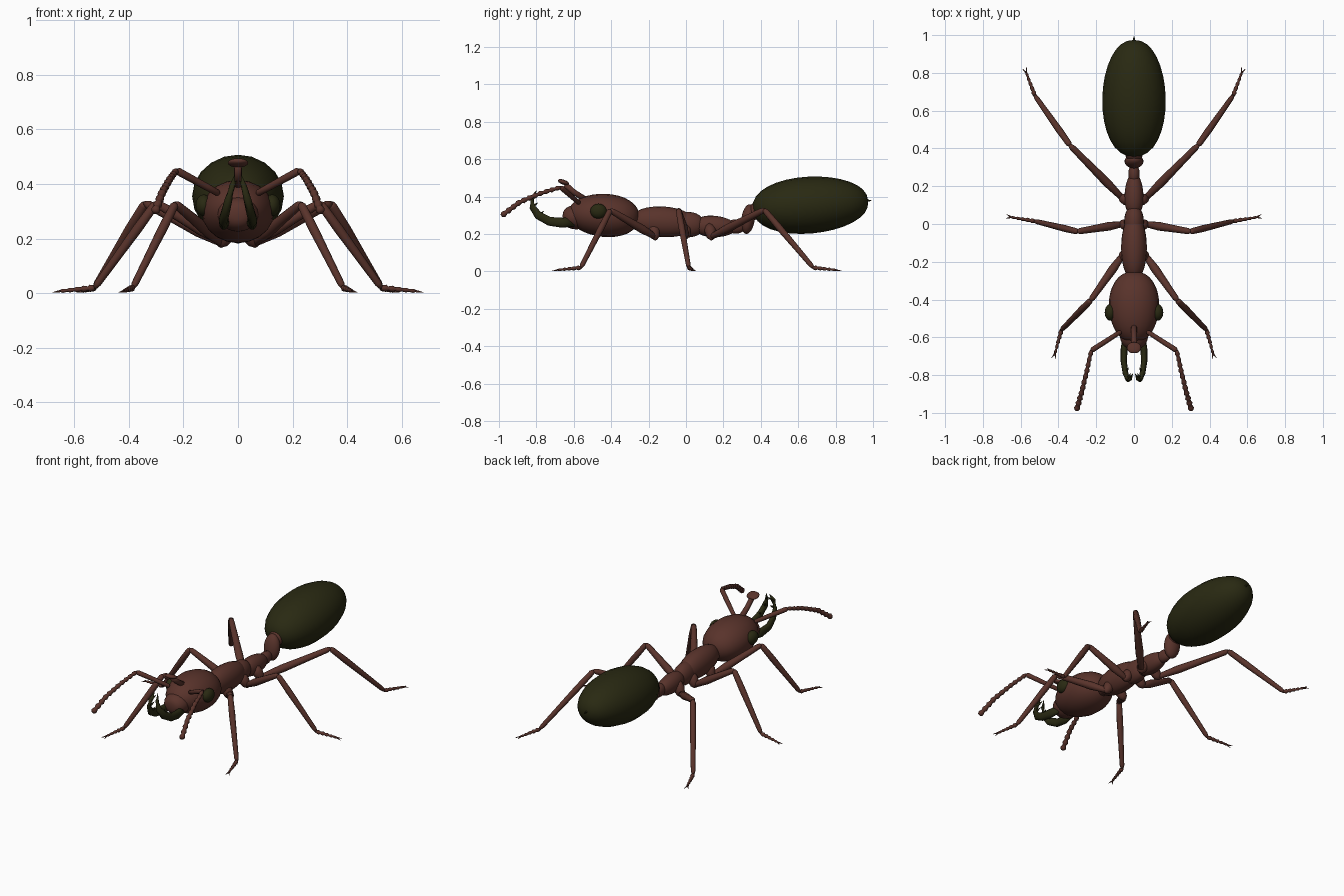
import bpy, bmesh, math
from mathutils import Vector, Matrix

if "Cube" in bpy.data.objects:
    bpy.data.objects.remove(bpy.data.objects["Cube"], do_unlink=True)


def material(name, rgb):
    m = bpy.data.materials.new(name)
    m.use_nodes = True
    m.diffuse_color = (*rgb, 1)
    bsdf = m.node_tree.nodes["Principled BSDF"]
    bsdf.inputs["Base Color"].default_value = (*rgb, 1)
    bsdf.inputs["Roughness"].default_value = 0.7
    return m


BROWN = material("reddish brown", (0.1, 0.033, 0.024))
GREEN = material("dark olive", (0.022, 0.022, 0.006))


def finish(name, bm, mat):
    bmesh.ops.recalc_face_normals(bm, faces=bm.faces)
    mesh = bpy.data.meshes.new(name)
    bm.to_mesh(mesh)
    bm.free()
    mesh.materials.append(mat)
    mesh.shade_smooth()
    obj = bpy.data.objects.new(name, mesh)
    bpy.context.collection.objects.link(obj)
    return obj


def egg(name, centre, radii, mat, taper=0.0, tilt=0.0, blunt=1.0, segs=20):
    """Ellipsoid along y; taper narrows the +y end, blunt < 1 fattens the ends."""
    bm = bmesh.new()
    bmesh.ops.create_uvsphere(bm, u_segments=segs, v_segments=16, radius=1,
                              matrix=Matrix.Rotation(math.radians(-90), 4, 'X'))
    turn = Matrix.Rotation(math.radians(tilt), 3, 'X')
    for v in bm.verts:
        ring = math.hypot(v.co.x, v.co.z)
        fat = ring ** (blunt - 1) if ring > 0.001 else 1
        k = fat * (1 - taper * v.co.y)
        p = Vector((v.co.x * k * radii[0], v.co.y * radii[1], v.co.z * k * radii[2]))
        v.co = turn @ p + Vector(centre)
    return finish(name, bm, mat)


def tube(name, points, radii, mat, segs=10, flat=1.0):
    """Closed tube through points, one radius for each point."""
    pts = [Vector(p) for p in points]
    bm = bmesh.new()
    rings = []
    for i, (p, r) in enumerate(zip(pts, radii)):
        t = (pts[min(i + 1, len(pts) - 1)] - pts[max(i - 1, 0)]).normalized()
        side = t.cross(Vector((0, 0, 1))).normalized()
        up = side.cross(t)
        rings.append([bm.verts.new(p + r * (flat * math.cos(a) * side + math.sin(a) * up))
                      for a in (2 * math.pi * j / segs for j in range(segs))])
    for a, b in zip(rings, rings[1:]):
        for j in range(segs):
            k = (j + 1) % segs
            bm.faces.new((a[j], a[k], b[k], b[j]))
    bm.faces.new(rings[0])
    bm.faces.new(rings[-1])
    return finish(name, bm, mat)


def limb(name, a, b, r0, rmid, r1):
    """Straight leg segment, swollen along its length, with rounded ends."""
    a, b = Vector(a), Vector(b)
    ts = (0, 0.03, 0.3, 0.6, 0.95, 1)
    tube(name, [a.lerp(b, t) for t in ts],
         [r0 * 0.6, r0, rmid, (rmid + r1) / 2, r1, r1 * 0.6], BROWN)


def beads(name, path, count, r0, r1):
    """Chain of small swollen joints following a polyline."""
    pts = [Vector(p) for p in path]
    points, radii = [], []
    for i in range(count * 3 + 1):
        t = i / (count * 3)
        u = t * (len(pts) - 1)
        k = min(int(u), len(pts) - 2)
        points.append(pts[k].lerp(pts[k + 1], u - k))
        radii.append((r0 + (r1 - r0) * t) * (0.7, 0.95, 1.15)[i % 3])
    tube(name, points, radii, BROWN, segs=8)


# Body
egg("head", (0, -0.44, 0.3), (0.133, 0.19, 0.115), BROWN, taper=-0.06, tilt=-4, blunt=0.9)
egg("snout", (0, -0.585, 0.29), (0.075, 0.075, 0.065), BROWN, blunt=0.7)
egg("neck", (0, -0.25, 0.27), (0.045, 0.07, 0.05), BROWN)
egg("front_thorax", (0, -0.125, 0.265), (0.068, 0.165, 0.082), BROWN, tilt=-3, blunt=0.8)
egg("middle_thorax", (0, 0.01, 0.25), (0.052, 0.085, 0.068), BROWN, blunt=0.8)
egg("rear_thorax", (0, 0.155, 0.24), (0.05, 0.11, 0.057), BROWN, taper=0.1, tilt=-3, blunt=0.8)
egg("waist_joint", (0, 0.265, 0.24), (0.03, 0.05, 0.038), BROWN, blunt=0.8)
egg("waist_node", (0, 0.332, 0.28), (0.05, 0.036, 0.08), BROWN, tilt=-8)
egg("waist_link", (0, 0.365, 0.32), (0.045, 0.03, 0.045), BROWN)
egg("abdomen", (0, 0.665, 0.355), (0.168, 0.31, 0.152), GREEN, taper=0.04, tilt=4, blunt=0.88)
tube("stinger", [(0, 0.95, 0.38), (0, 0.992, 0.378)], [0.012, 0.002], GREEN, segs=6)

# Stalked knob above the face
tube("face_stalk", [(0, -0.54, 0.385), (0, -0.6, 0.425), (0, -0.645, 0.465)],
     [0.017, 0.015, 0.015], BROWN)
egg("face_knob", (0, -0.655, 0.477), (0.037, 0.03, 0.013), BROWN, tilt=-20, blunt=0.7)

# Legs: root, knee, ankle, toe for the +x side
LEGS = {
    "front": [(0.06, -0.165, 0.185), (0.23, -0.405, 0.328), (0.385, -0.562, 0.02), (0.418, -0.685, 0.008)],
    "middle": [(0.06, 0.0, 0.19), (0.3, -0.04, 0.33), (0.525, 0.015, 0.02), (0.65, 0.036, 0.008)],
    "hind": [(0.06, 0.135, 0.185), (0.34, 0.418, 0.33), (0.525, 0.68, 0.02), (0.57, 0.8, 0.008)],
}

for side, s in (("left", 1), ("right", -1)):
    def flip(p):
        return Vector((p[0] * s, p[1], p[2]))

    for leg, joints in LEGS.items():
        root, knee, ankle, toe = map(flip, joints)
        tag = f"{side}_{leg}"
        hip = Vector((0.025 * s, root.y - 0.01, 0.245))
        tube(tag + "_hip", [hip, hip.lerp(root, 0.5), root, root + (root - hip) * 0.25],
             [0.026, 0.032, 0.024, 0.008], BROWN)
        limb(tag + "_thigh", root, knee, 0.016, 0.023, 0.016)
        limb(tag + "_shin", knee, ankle, 0.016, 0.018, 0.013)
        beads(tag + "_foot", [ankle, toe], 5, 0.012, 0.006)
        # Paired claws
        out = (toe - ankle).normalized()
        across = out.cross(Vector((0, 0, 1)))
        for n, c in (("inner", 1), ("outer", -1)):
            tip = toe + out * 0.028 + across * 0.012 * c
            tip.z = 0.003
            tube(f"{tag}_{n}_claw", [toe, tip], [0.005, 0.001], BROWN, segs=6)

    # Antenna
    base, elbow = flip((0.07, -0.57, 0.365)), flip((0.226, -0.67, 0.45))
    limb(side + "_antenna_stem", base, elbow, 0.012, 0.013, 0.014)
    beads(side + "_antenna_whip",
          [elbow, flip((0.25, -0.78, 0.417)), flip((0.277, -0.89, 0.37)), flip((0.304, -0.985, 0.298))],
          11, 0.011, 0.015)

    # Curved jaw with teeth on its inner edge
    jaw = [(0.045, -0.6, 0.265), (0.052, -0.66, 0.26), (0.054, -0.73, 0.268), (0.045, -0.79, 0.3),
           (0.034, -0.822, 0.345), (0.022, -0.822, 0.39), (0.012, -0.8, 0.432)]
    tube(side + "_jaw", [flip(p) for p in jaw],
         [0.025, 0.028, 0.025, 0.023, 0.018, 0.013, 0.002], GREEN, flat=0.65)
    for i, p in enumerate(jaw[3:6]):
        start = flip(p)
        tip = start + Vector((-0.016 * s, 0.03, 0.022))
        tube(f"{side}_jaw_tooth_{i + 1}", [start, tip], [0.011, 0.001], GREEN, segs=6)

    # Eye
    egg(side + "_eye", flip((0.125, -0.468, 0.322)), (0.03, 0.044, 0.04), GREEN, segs=16)
